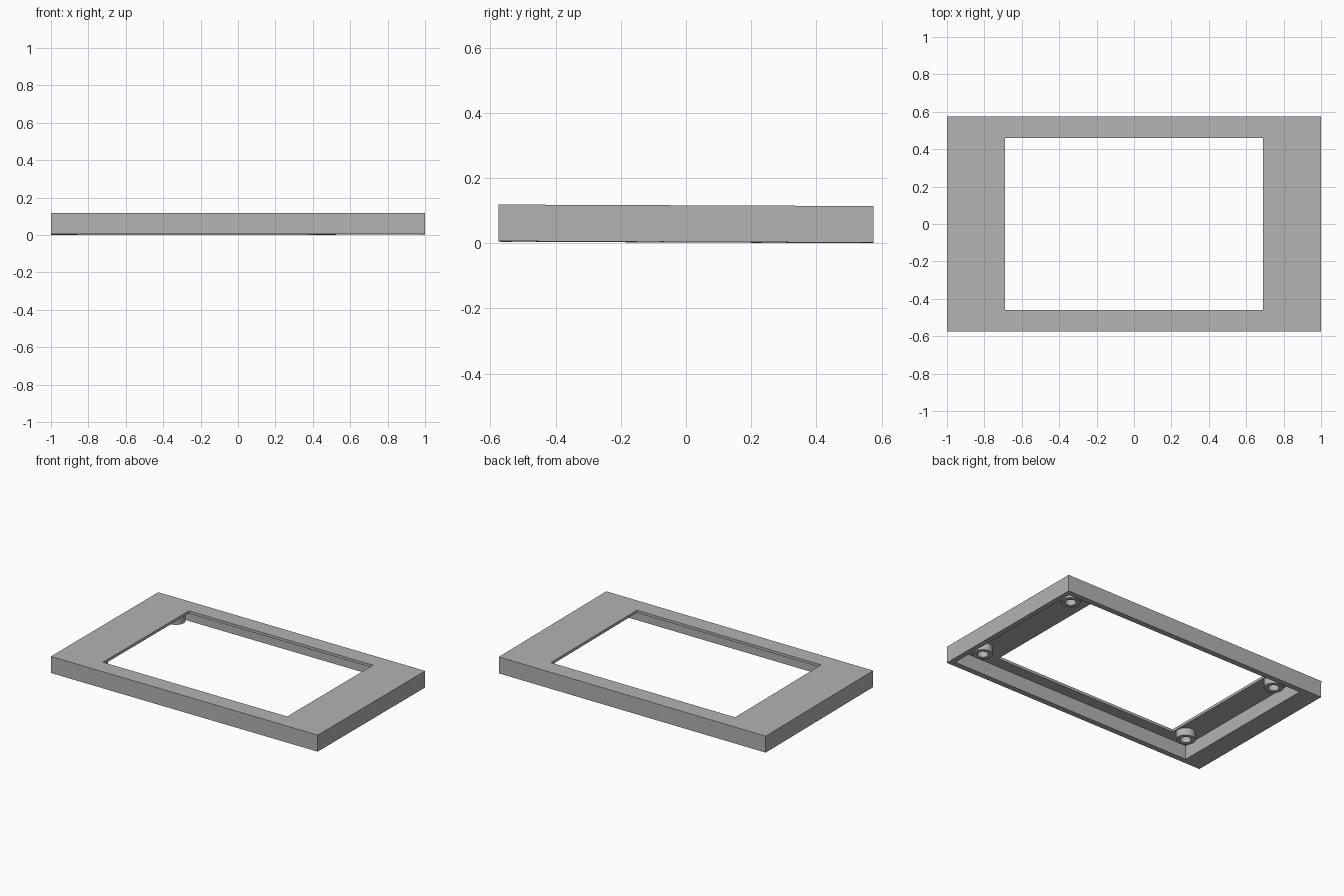
import bpy
import bmesh
import math
from mathutils import Matrix

cube = bpy.data.objects.get("Cube")
if cube:
    bpy.data.objects.remove(cube, do_unlink=True)

# One plain grey material
grey = bpy.data.materials.new("plain_grey")
grey.use_nodes = True
colour = (0.45, 0.45, 0.45, 1)
grey.diffuse_color = colour
grey.node_tree.nodes["Principled BSDF"].inputs["Base Color"].default_value = colour

HEIGHT = 0.112
PLATE = 0.018            # thickness of the top plate
OUTER = (-1, 1, -0.575, 0.575)
OPENING = (-0.69, 0.69, -0.46, 0.46)
CAVITY = (-0.86, 0.965, -0.537, 0.537)

# The whole bezel sits with a very slight lean to the back
TILT = (Matrix.Translation((0, 0, 0.0033))
        @ Matrix.Rotation(-0.004, 4, 'X') @ Matrix.Rotation(-0.001, 4, 'Y'))


def rectangle(bounds, z):
    x0, x1, y0, y1 = bounds
    return [(x0, y0, z), (x1, y0, z), (x1, y1, z), (x0, y1, z)]


def circle(cx, cy, radius, z, count=32):
    angles = [2 * math.pi * i / count for i in range(count)]
    return [(cx + radius * math.cos(a), cy + radius * math.sin(a), z) for a in angles]


def closed_ring(name, loops):
    """Bridge each loop to the next, and the last to the first."""
    bm = bmesh.new()
    rings = [[bm.verts.new(TILT @ Matrix.Translation(p).translation) for p in loop]
             for loop in loops]
    for k, ring in enumerate(rings):
        after = rings[(k + 1) % len(rings)]
        for i in range(len(ring)):
            j = (i + 1) % len(ring)
            bm.faces.new((ring[i], ring[j], after[j], after[i]))
    bmesh.ops.recalc_face_normals(bm, faces=bm.faces)
    mesh = bpy.data.meshes.new(name)
    bm.to_mesh(mesh)
    bm.free()
    mesh.materials.append(grey)
    obj = bpy.data.objects.new(name, mesh)
    bpy.context.collection.objects.link(obj)
    return obj


# Bezel: outer walls, top plate with opening, hollow underside
under = HEIGHT - PLATE
closed_ring("bezel_frame", [
    rectangle(OUTER, 0), rectangle(OUTER, HEIGHT),
    rectangle(OPENING, HEIGHT), rectangle(OPENING, under),
    rectangle(CAVITY, under), rectangle(CAVITY, 0)])

# Four hollow screw bosses hanging under the plate
for x, side in ((-0.757, "right"), (0.85, "left")):
    for y, end in ((-0.415, "front"), (0.415, "back")):
        boss = closed_ring(f"screw_boss_{end}_{side}", [
            circle(x, y, 0.06, 0.044), circle(x, y, 0.06, under),
            circle(x, y, 0.034, under), circle(x, y, 0.034, 0.044)])
        bpy.ops.object.select_all(action='DESELECT')
        boss.select_set(True)
        bpy.context.view_layer.objects.active = boss
        bpy.ops.object.shade_smooth_by_angle()
